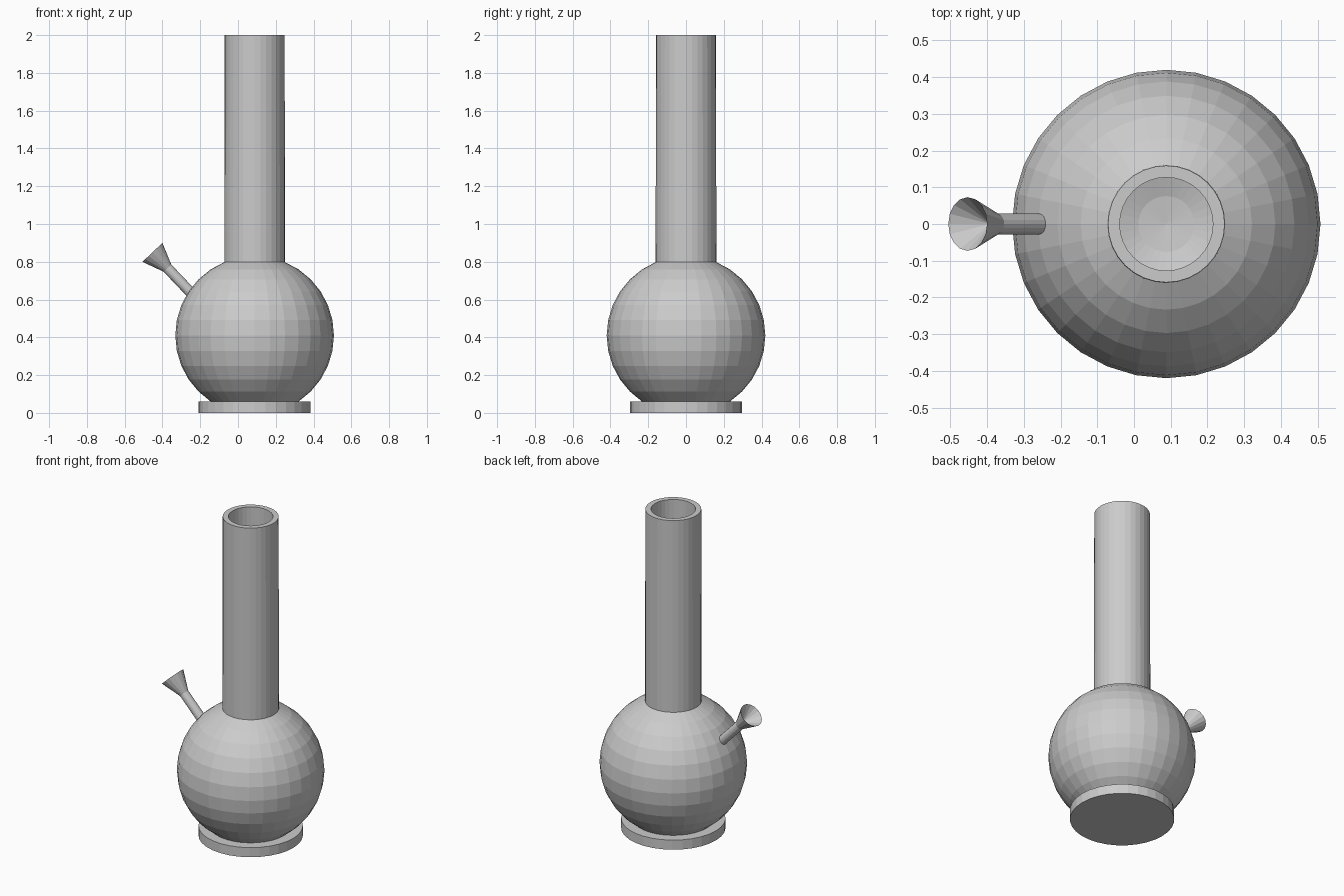
import bpy
import bmesh
from math import sin, cos, pi, radians, tau
from mathutils import Matrix, Vector

cube = bpy.data.objects.get("Cube")
if cube:
    bpy.data.objects.remove(cube, do_unlink=True)

GREY = (0.6, 0.6, 0.6, 1)
grey = bpy.data.materials.new("plain grey")
grey.use_nodes = True
grey.diffuse_color = GREY
grey.node_tree.nodes["Principled BSDF"].inputs["Base Color"].default_value = GREY


def lathe(name, profile, sides, placement):
    """Spin (radius, height) points round the local z axis; radius 0 makes a pole."""
    bm = bmesh.new()
    rings = []
    for r, h in profile:
        count = sides if r > 0 else 1
        rings.append([bm.verts.new((r * cos(tau * i / sides), r * sin(tau * i / sides), h))
                      for i in range(count)])
    for a, b in zip(rings, rings[1:]):
        for i in range(sides):
            j = (i + 1) % sides
            corners = [a[i % len(a)], a[j % len(a)], b[j % len(b)], b[i % len(b)]]
            bm.faces.new(list(dict.fromkeys(corners)))
    bmesh.ops.recalc_face_normals(bm, faces=bm.faces)
    mesh = bpy.data.meshes.new(name)
    bm.to_mesh(mesh)
    bm.free()
    mesh.materials.append(grey)
    obj = bpy.data.objects.new(name, mesh)
    obj.matrix_world = placement
    bpy.context.collection.objects.link(obj)
    return obj


AXIS_X, CENTRE_Z, RINGS = 0.088, 0.41, 16
upright = Matrix.Translation((AXIS_X, 0, 0))


def arc(radius, first, last):
    """Points of a sphere outline between two ring numbers, counted from the top."""
    step = 1 if last > first else -1
    return [(radius * sin(pi * k / RINGS), CENTRE_Z + radius * cos(pi * k / RINGS))
            for k in range(first, last + step, step)]


# Hollow round vessel with its open neck: inner wall up, outer wall down
inner = [(0, CENTRE_Z - 0.39)] + arc(0.39, RINGS - 1, 2)
neck = [(0.127, 0.77), (0.127, 2.0), (0.159, 2.0)]
outer = arc(0.42, 2, RINGS - 3) + [(0.2, 0.01), (0, 0.01)]
lathe("vessel", inner + neck + outer, 32, upright)

# Flat round foot
lathe("foot", [(0.22, 0.06), (0.297, 0.06), (0.297, 0), (0, 0)], 32, upright)

# Slanted stem with a flared, hollow bowl on its end
start, rim = Vector((-0.22, 0, 0.605)), Vector((-0.453, 0, 0.85))
length = (rim - start).length
tilt = (rim - start).to_track_quat("Z", "Y").to_matrix().to_4x4()
side = Matrix.Translation(start) @ tilt
lathe("stem_and_bowl",
      [(0, 0), (0.028, 0), (0.028, length - 0.115), (0.073, length), (0, length - 0.09)],
      16, side)
